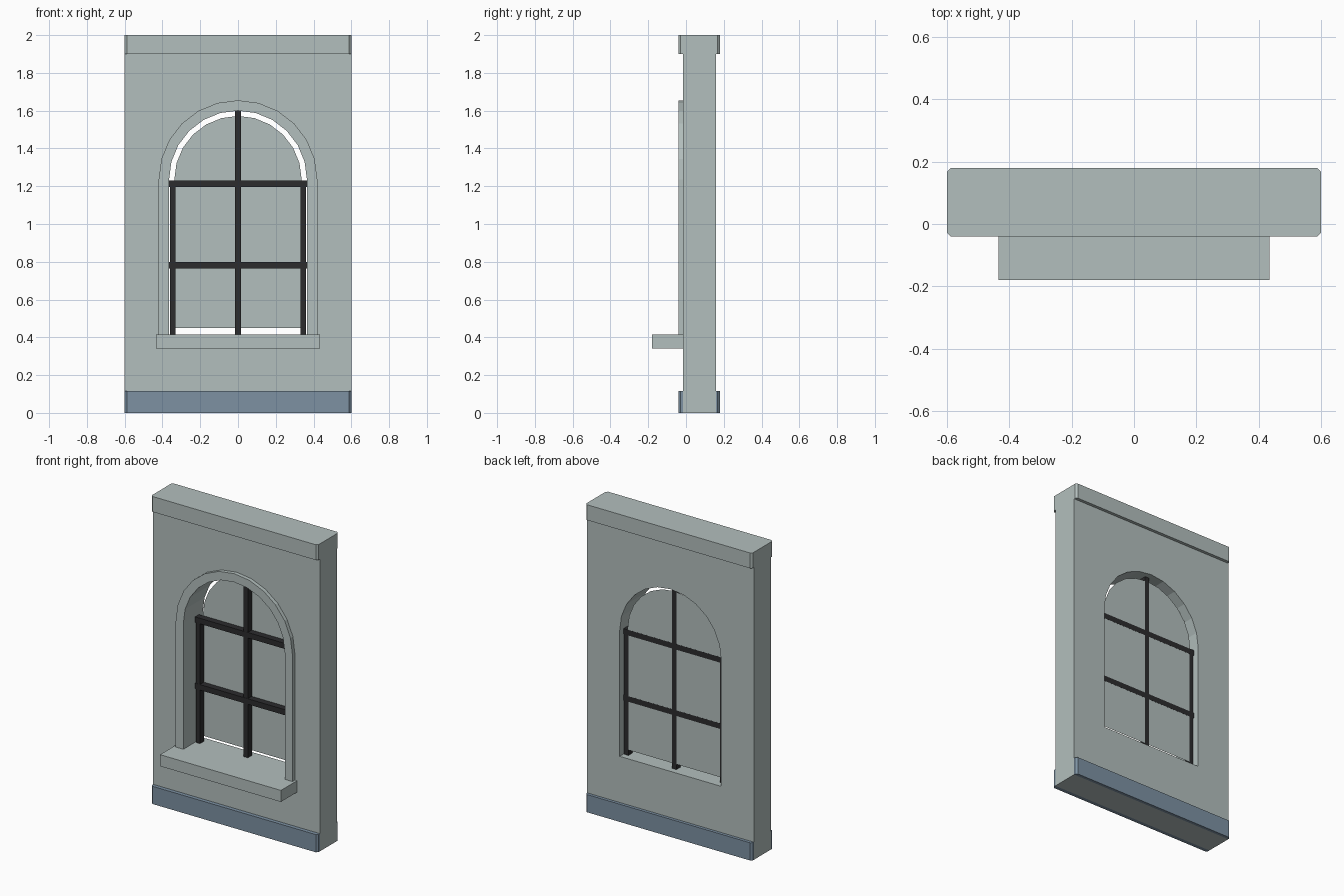
import bpy, bmesh, math

if "Cube" in bpy.data.objects:
    bpy.data.objects.remove(bpy.data.objects["Cube"])


def material(name, rgb):
    m = bpy.data.materials.new(name)
    m.diffuse_color = (*rgb, 1)
    m.use_nodes = True
    m.node_tree.nodes["Principled BSDF"].inputs["Base Color"].default_value = m.diffuse_color
    return m


STONE = material("pale grey green", (0.45, 0.52, 0.51))
BASE = material("slate blue", (0.205, 0.285, 0.365))
DARK = material("charcoal", (0.025, 0.025, 0.027))


def prism(name, pts, axis, lo, hi, mat):
    """Extrude a flat outline along y (points are x, z) or along z (points are x, y)."""
    bm = bmesh.new()
    place = (lambda a, b, t: (a, t, b)) if axis == "y" else (lambda a, b, t: (a, b, t))
    face = bm.faces.new([bm.verts.new(place(a, b, lo)) for a, b in pts])
    if hi != lo:
        new = bmesh.ops.extrude_face_region(bm, geom=[face])["geom"]
        for v in new:
            if isinstance(v, bmesh.types.BMVert):
                v.co = place(v.co.x, v.co.z if axis == "y" else v.co.y, hi)
    bmesh.ops.recalc_face_normals(bm, faces=bm.faces[:])
    me = bpy.data.meshes.new(name)
    bm.to_mesh(me)
    bm.free()
    me.materials.append(mat)
    ob = bpy.data.objects.new(name, me)
    bpy.context.collection.objects.link(ob)
    return ob


def box(name, x0, x1, y0, y1, z0, z1, mat):
    return prism(name, [(x0, z0), (x1, z0), (x1, z1), (x0, z1)], "y", y0, y1, mat)


SPRING, SILL_TOP, R_IN, R_OUT = 1.235, 0.415, 0.365, 0.42
FRONT, BACK = -0.015, 0.16
SEGMENTS = 12


def arc(r):
    return [(r * math.cos(math.pi * i / SEGMENTS), SPRING + r * math.sin(math.pi * i / SEGMENTS))
            for i in range(SEGMENTS + 1)]


def arched(r, bottom):
    return [(-r, bottom), (r, bottom)] + arc(r)


# Wall with arched opening
wall = box("wall", -0.6, 0.6, FRONT, BACK, 0, 2, STONE)
cutter = prism("opening_cutter", arched(R_IN, SILL_TOP), "y", -0.3, 0.4, STONE)
cutter.hide_render = True
mod = wall.modifiers.new("opening", "BOOLEAN")
mod.operation = "DIFFERENCE"
mod.solver = "EXACT"
mod.object = cutter
bpy.context.view_layer.objects.active = wall
bpy.ops.object.modifier_apply(modifier="opening")
bpy.data.objects.remove(cutter)

# Base and top bands, front and back strips with chamfered ends
C = 0.012
for label, z0, z1, mat in (("base_band", 0, 0.115, BASE), ("top_band", 1.9, 2, STONE)):
    for side, y_in, y_out in (("front", FRONT, -0.04), ("back", BACK, 0.18)):
        y_c = y_out + math.copysign(C, y_in - y_out)
        half = [(0.6, y_in), (0.6, y_c), (0.6 - C, y_out)]
        pts = half + [(-x, y) for x, y in reversed(half)]
        prism(f"{label}_{side}", pts, "z", z0, z1, mat)

# Window surround: arch, jambs and sill
prism("arch_trim", arc(R_OUT) + arc(R_IN)[::-1], "y", -0.04, FRONT, STONE)
for side, s in (("left", -1), ("right", 1)):
    x0, x1 = sorted((s * R_IN, s * R_OUT))
    box(f"jamb_trim_{side}", x0, x1, -0.04, FRONT, SILL_TOP, SPRING, STONE)
box("sill", -0.435, 0.435, -0.18, FRONT, 0.34, SILL_TOP, STONE)

# Pane, set in from the opening edge
prism("pane", arched(0.337, 0.45), "y", 0.12, 0.12, STONE)

# Glazing bars
Y0, Y1 = 0.08, 0.1205
for label, x, top in (("left", -0.345, 1.23), ("middle", 0, 1.6), ("right", 0.345, 1.23)):
    box(f"upright_bar_{label}", x - 0.015, x + 0.015, Y0, Y1, SILL_TOP, top, DARK)
for label, z in (("lower", 0.782), ("upper", 1.213)):
    box(f"cross_bar_{label}", -R_IN, R_IN, Y0 - 0.001, Y1, z - 0.018, z + 0.018, DARK)
